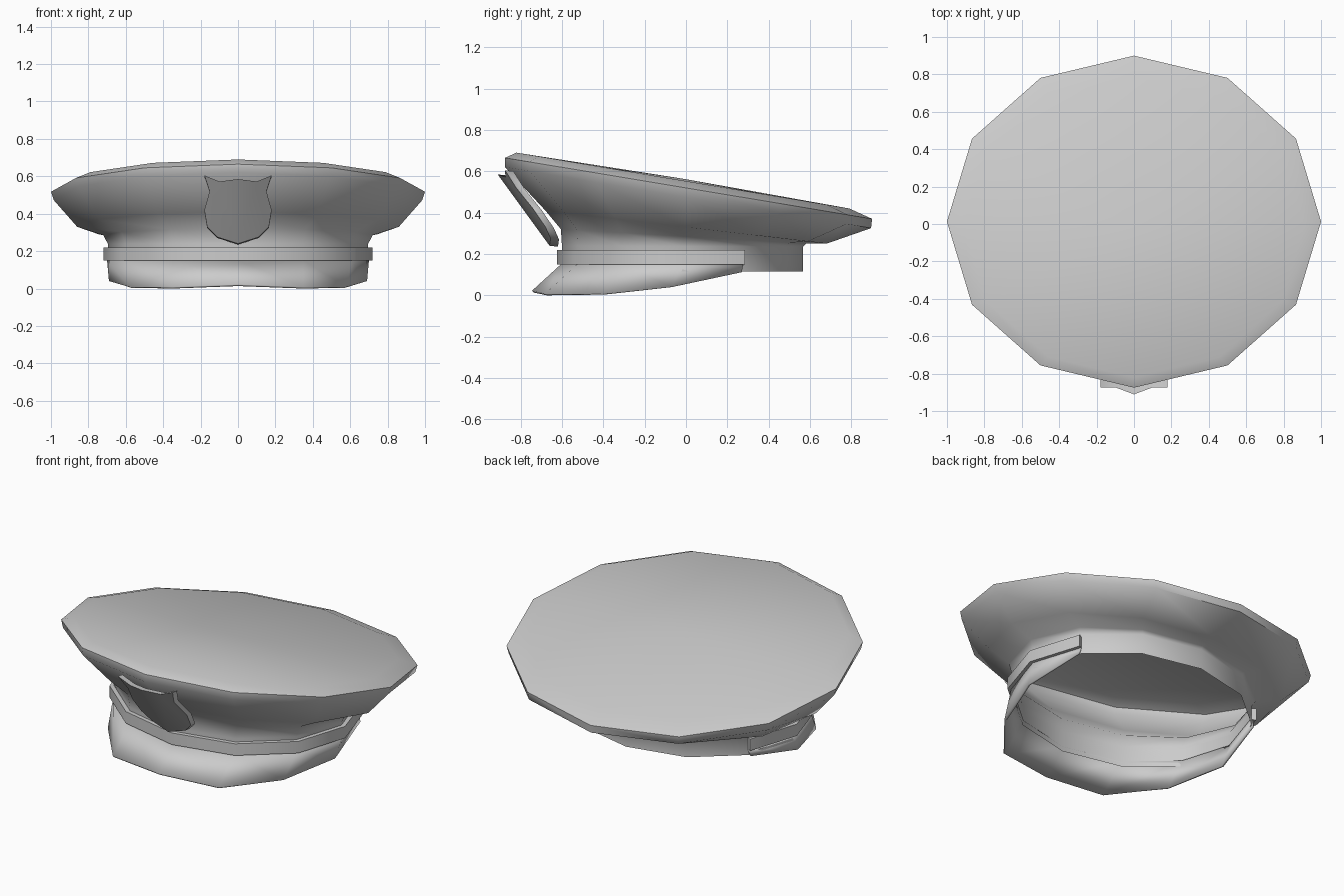
import bpy, bmesh
from math import sin, cos, radians

if "Cube" in bpy.data.objects:
    bpy.data.objects.remove(bpy.data.objects["Cube"])

N = 12


def finish(name, bm, angle=50):
    bmesh.ops.recalc_face_normals(bm, faces=bm.faces)
    me = bpy.data.meshes.new(name)
    bm.to_mesh(me)
    bm.free()
    ob = bpy.data.objects.new(name, me)
    bpy.context.collection.objects.link(ob)
    bpy.ops.object.select_all(action='DESELECT')
    ob.select_set(True)
    bpy.context.view_layer.objects.active = ob
    bpy.ops.object.shade_smooth_by_angle(angle=radians(angle))
    return ob


def ring(bm, rx, yf, yb, zf, zb, first=0, count=N):
    """Tilted 12-sided oval; index 0 sits at the front."""
    vs = []
    for i in range(first, first + count):
        a = radians(360 / N * i)
        t = (1 - cos(a)) / 2
        vs.append(bm.verts.new((rx * sin(a), yf + (yb - yf) * t, zf + (zb - zf) * t)))
    return vs


def bridge(bm, a, b, closed=True):
    n = len(a)
    for i in range(n if closed else n - 1):
        j = (i + 1) % n
        bm.faces.new((a[i], a[j], b[j], b[i]))


# Crown and head band: one open-bottomed shell of tilted rings
bm = bmesh.new()
profile = [
    (0.91, -0.82, 0.79, 0.69, 0.42),
    (1.00, -0.875, 0.90, 0.665, 0.37),
    (0.985, -0.875, 0.895, 0.62, 0.325),
    (0.86, -0.68, 0.68, 0.41, 0.25),
    (0.72, -0.605, 0.58, 0.32, 0.25),
    (0.695, -0.60, 0.565, 0.24, 0.235),
    (0.695, -0.60, 0.565, 0.115, 0.115),
]
rings = [ring(bm, *p) for p in profile]
for a, b in zip(rings, rings[1:]):
    bridge(bm, a, b)
tip = bm.verts.new((0, -0.02, 0.565))
for i in range(N):
    bm.faces.new((rings[0][i], rings[0][(i + 1) % N], tip))
finish("crown_and_band", bm)

# Strap: raised box-section arc around the front of the band
bm = bmesh.new()
section = [(0.0, 0.15), (0.025, 0.15), (0.025, 0.22), (0.0, 0.22)]
arcs = [ring(bm, 0.695 + o, -0.60 - o, 0.565 + o, z, z, -4, 9) for o, z in section]
for k in range(4):
    bridge(bm, arcs[k], arcs[(k + 1) % 4], closed=False)
for e in (0, -1):
    bm.faces.new([a[e] for a in arcs])
finish("strap", bm, 40)

# Visor: sloping strip from the band to a curved outer edge
bm = bmesh.new()
half = [(0, -0.745, 0.022), (0.35, -0.68, 0.008), (0.58, -0.40, 0.008),
        (0.69, -0.07, 0.04), (0.62, 0.27, 0.112)]
edge = [(-x, y, z) for x, y, z in half[:0:-1]] + half
inner = ring(bm, 0.70, -0.605, 0.57, 0.15, 0.15, -4, 9)
outer = [bm.verts.new(p) for p in edge]
bridge(bm, inner, outer, closed=False)
visor = finish("visor", bm, 60)
mod = visor.modifiers.new("thickness", 'SOLIDIFY')
mod.thickness = 0.012

# Badge: shield plate leaning against the crown, folded along its middle
bm = bmesh.new()
right = [(0.10, 0.572), (0.18, 0.605), (0.152, 0.52), (0.18, 0.42),
         (0.165, 0.33), (0.11, 0.275)]


def plate(d):
    def put(x, z):
        y = -0.66 - (z - 0.24) * 0.727 + 0.28 * abs(x)
        return bm.verts.new((x, y + d * 0.81, z - d * 0.1))
    mid = [put(0, 0.585), put(0, 0.24)]
    return mid, [put(x, z) for x, z in right], [put(-x, z) for x, z in right]


front, back = plate(0), plate(0.05)
for (top, bottom), r, l in (front, back):
    bm.faces.new([top] + r + [bottom])
    bm.faces.new([top] + l + [bottom])
for s in (1, 2):
    a = [front[0][0]] + front[s] + [front[0][1]]
    b = [back[0][0]] + back[s] + [back[0][1]]
    bridge(bm, a, b, closed=False)
finish("badge", bm, 40)
